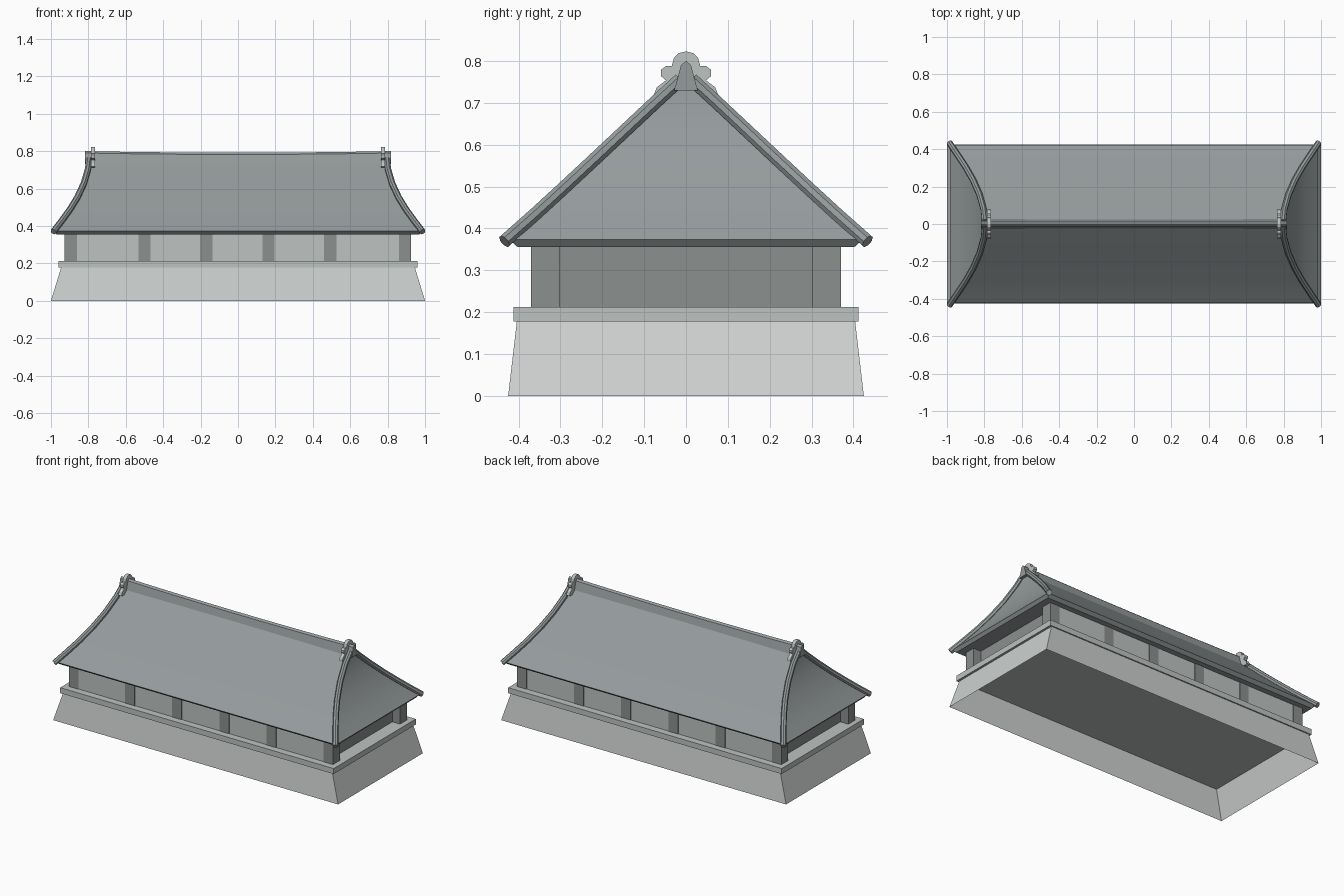
import bpy, bmesh
from mathutils import Vector

cube = bpy.data.objects.get("Cube")
if cube:
    bpy.data.objects.remove(cube, do_unlink=True)


def material(name, rgb):
    m = bpy.data.materials.new(name)
    m.use_nodes = True
    m.diffuse_color = (*rgb, 1)
    m.node_tree.nodes["Principled BSDF"].inputs["Base Color"].default_value = (*rgb, 1)
    return m


STONE = material("pale stone", (0.61, 0.64, 0.62))
PLASTER = material("grey plaster", (0.51, 0.545, 0.53))
TIMBER = material("dark timber", (0.26, 0.28, 0.275))
TILE = material("roof tile", (0.30, 0.33, 0.335))


def finish(name, bm, mat, smooth=False):
    bmesh.ops.recalc_face_normals(bm, faces=bm.faces)
    mesh = bpy.data.meshes.new(name)
    bm.to_mesh(mesh)
    bm.free()
    mesh.materials.append(mat)
    ob = bpy.data.objects.new(name, mesh)
    bpy.context.collection.objects.link(ob)
    if smooth:
        bpy.ops.object.select_all(action="DESELECT")
        ob.select_set(True)
        bpy.context.view_layer.objects.active = ob
        bpy.ops.object.shade_smooth_by_angle(angle=0.6)
    return ob


def loft(name, rings, mat, caps=(True, True), smooth=False):
    """Skin a series of closed rings with the same point count."""
    bm = bmesh.new()
    loops = [[bm.verts.new(p) for p in ring] for ring in rings]
    n = len(loops[0])
    for a, b in zip(loops, loops[1:]):
        for i in range(n):
            j = (i + 1) % n
            bm.faces.new((a[i], a[j], b[j], b[i]))
    for cap, ring in zip(caps, (loops[0], loops[-1])):
        if cap:
            bm.faces.new(ring)
    return finish(name, bm, mat, smooth)


def rect(x, y, z, cx=0, cy=0):
    return [(cx + sx * x, cy + sy * y, z)
            for sx, sy in ((-1, -1), (1, -1), (1, 1), (-1, 1))]


def box(name, cx, cy, hx, hy, z0, z1, mat):
    return loft(name, [rect(hx, hy, z0, cx, cy), rect(hx, hy, z1, cx, cy)], mat)


# Hollow battered base and the ledge on it
loft("stone_base", [rect(1, 0.425, 0), rect(0.945, 0.404, 0.18)], STONE, (False, False))
box("base_ledge", 0, 0, 0.96, 0.412, 0.177, 0.212, PLASTER)

# Walls and posts, on both long sides and both ends
FLOOR, EAVE = 0.212, 0.365
for s, side in ((-1, "front"), (1, "back")):
    box(side + "_wall", 0, s * 0.355, 0.87, 0.012, FLOOR, EAVE, PLASTER)
    for x in (-0.895, -0.5, -0.17, 0.163, 0.493, 0.893):
        box(side + "_post", x, s * 0.336, 0.033, 0.034, FLOOR, EAVE, TIMBER)
for s, side in ((1, "left"), (-1, "right")):
    box(side + "_end_wall", s * 0.86, 0, 0.012, 0.32, FLOOR, EAVE, TIMBER)

# Concave roof, lofted along the hip curve
HIP = [(0.985, 0.422, 0.373), (0.94, 0.36, 0.425), (0.90, 0.30, 0.48),
       (0.86, 0.23, 0.545), (0.825, 0.15, 0.62), (0.803, 0.07, 0.695),
       (0.797, 0.01, 0.75)]
loft("roof", [rect(0.97, 0.402, 0.355)] + [rect(*p) for p in HIP], TILE, smooth=True)


def tube(name, points, radius, mat):
    """Sweep a round section along a path."""
    curve = bpy.data.curves.new(name, "CURVE")
    curve.dimensions = "3D"
    curve.bevel_depth = radius
    curve.bevel_resolution = 2
    curve.use_fill_caps = True
    spline = curve.splines.new("POLY")
    spline.points.add(len(points) - 1)
    for q, p in zip(spline.points, points):
        q.co = (*p, 1)
    temp = bpy.data.objects.new(name, curve)
    bpy.context.collection.objects.link(temp)
    mesh = bpy.data.meshes.new_from_object(
        temp.evaluated_get(bpy.context.evaluated_depsgraph_get()))
    bpy.data.objects.remove(temp)
    bm = bmesh.new()
    bm.from_mesh(mesh)
    bpy.data.meshes.remove(mesh)
    bmesh.ops.remove_doubles(bm, verts=bm.verts, dist=0.0001)
    finish(name, bm, mat, True)


# Hip rolls, running a little past the eaves
lift = Vector((0, 0.004, 0.006))
path = [Vector(p) + lift for p in HIP]
path[0] = Vector((0.987, 0.434, 0.369))
for sx, end in ((1, "left"), (-1, "right")):
    for sy, side in ((-1, "front"), (1, "back")):
        tube(f"{end}_{side}_hip_roll", [(p.x * sx, p.y * sy, p.z) for p in path], 0.017, TILE)

# Ridge with a slight sag at mid-length
RIDGE = [(-0.028, 0.73), (-0.012, 0.79), (0, 0.80), (0.012, 0.79), (0.028, 0.73)]
rings = []
for i in range(9):
    x = -0.818 + 1.636 * i / 8
    sag = 0.008 * (1 - (x / 0.818) ** 2)
    rings.append([(x, y, z - sag) for y, z in RIDGE])
loft("ridge", rings, TILE)

# Lobed ornaments straddling the ridge ends
HALF = [(0, 0.823), (0.017, 0.819), (0.029, 0.807), (0.034, 0.788), (0.048, 0.788),
        (0.06, 0.779), (0.06, 0.764), (0.048, 0.754), (0.058, 0.746), (0.07, 0.737),
        (0.078, 0.717), (0.066, 0.712), (0.05, 0.715)]
outline = HALF + [(-y, z) for y, z in reversed(HALF[1:])]
for s, end in ((1, "left"), (-1, "right")):
    loft(end + "_ridge_ornament",
         [[(s * 0.775 + d, y, z) for y, z in outline] for d in (-0.011, 0.011)], PLASTER)
